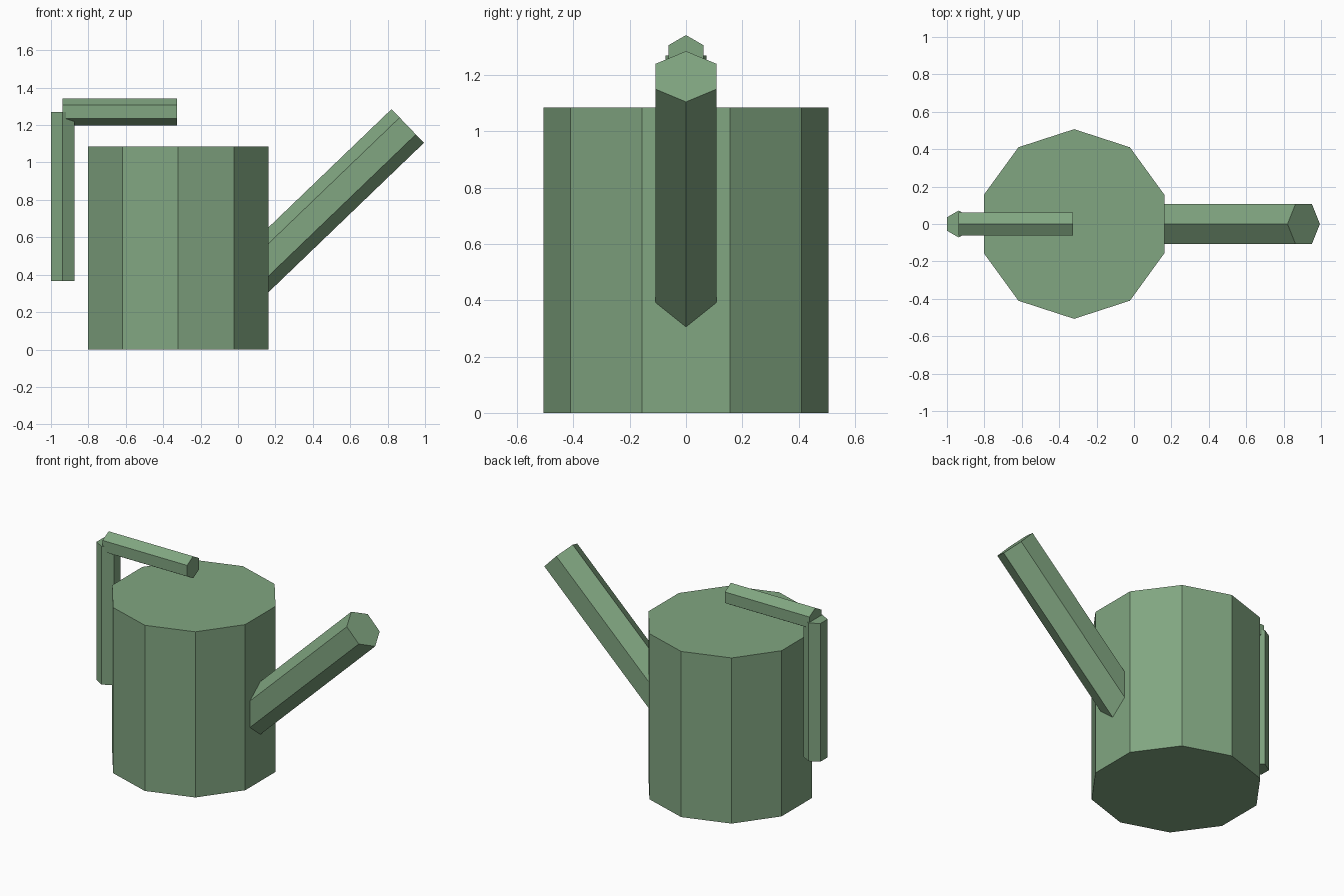
import bpy, math
from mathutils import Vector, Matrix

if "Cube" in bpy.data.objects:
    bpy.data.objects.remove(bpy.data.objects["Cube"])

green = bpy.data.materials.new("watering_can_green")
green.diffuse_color = (0.22, 0.38, 0.22, 1)
green.use_nodes = True
green.node_tree.nodes["Principled BSDF"].inputs["Base Color"].default_value = green.diffuse_color


def prism(name, sides, radius, start, end, turn):
    """Flat-sided closed tube from start to end; turn spins it about its axis."""
    a, b = Vector(start), Vector(end)
    axis = b - a
    bpy.ops.mesh.primitive_cylinder_add(vertices=sides, radius=radius, depth=axis.length)
    ob = bpy.context.object
    ob.name = name
    # tilt only about y, so the cross-section stays mirrored in the y = 0 plane
    tilt = math.atan2(axis.x, axis.z)
    ob.data.transform(Matrix.Translation((a + b) / 2)
                      @ Matrix.Rotation(tilt, 4, 'Y') @ Matrix.Rotation(turn, 4, 'Z'))
    ob.data.materials.append(green)
    return ob


# Ten-sided body, corners pointing to front and back
prism("body", 10, 0.507, (-0.32, 0, 0), (-0.32, 0, 1.085), 0)

# Slanted six-sided spout, rooted inside the body, ridge on top
prism("spout", 6, 0.125, (0, 0, 0.323), (0.9075, 0, 1.195), math.radians(30))

# Handle: upright bar behind the body and level bar above it
prism("handle_upright", 6, 0.072, (-0.9375, 0, 0.365), (-0.9375, 0, 1.27), 0)
prism("handle_top", 6, 0.072, (-0.9375, 0, 1.27), (-0.325, 0, 1.27), math.radians(30))
